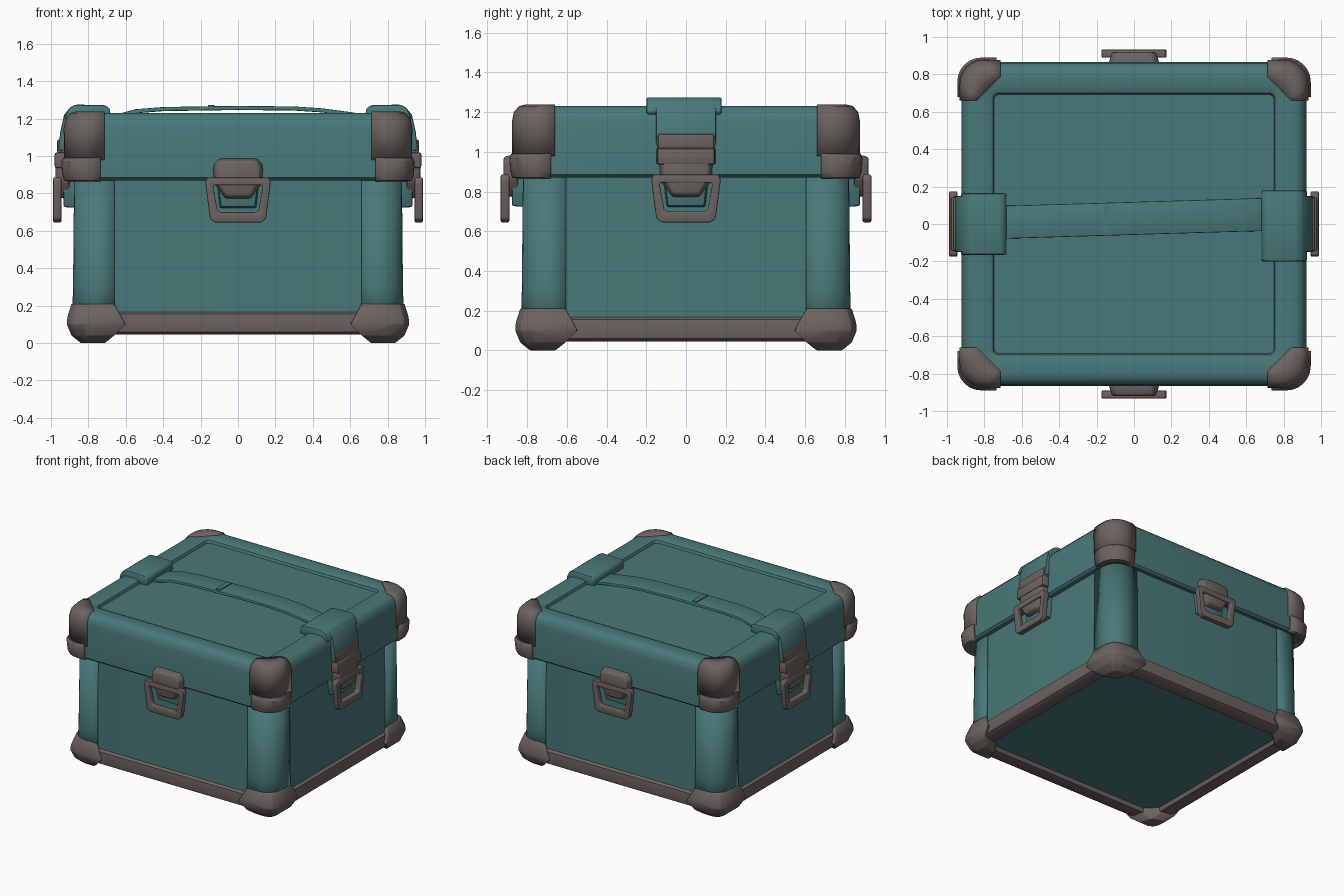
import bpy, bmesh, math
from mathutils import Vector, Matrix

if "Cube" in bpy.data.objects:
    bpy.data.objects.remove(bpy.data.objects["Cube"])

D = 0.055  # the case is this much narrower in y (half width)


def material(name, rgb):
    m = bpy.data.materials.new(name)
    m.diffuse_color = (*rgb, 1)
    m.use_nodes = True
    m.node_tree.nodes["Principled BSDF"].inputs["Base Color"].default_value = m.diffuse_color
    return m


TEAL = material("teal", (0.066, 0.190, 0.188))
GREY = material("warm grey", (0.150, 0.126, 0.118))


def finish(name, bm, mat, bevel=0, mirror=None, solid=0):
    bmesh.ops.recalc_face_normals(bm, faces=bm.faces)
    if bevel:
        edges = [e for e in bm.edges if e.is_manifold and e.calc_face_angle() > math.radians(28)]
        bmesh.ops.bevel(bm, geom=edges, offset=bevel, segments=2, profile=0.5,
                        affect='EDGES', clamp_overlap=True)
    me = bpy.data.meshes.new(name)
    bm.to_mesh(me)
    bm.free()
    ob = bpy.data.objects.new(name, me)
    bpy.context.collection.objects.link(ob)
    me.materials.append(mat)
    bpy.ops.object.select_all(action='DESELECT')
    ob.select_set(True)
    bpy.context.view_layer.objects.active = ob
    bpy.ops.object.shade_smooth_by_angle(angle=math.radians(40))
    if solid:
        s = ob.modifiers.new("thickness", 'SOLIDIFY')
        s.thickness, s.offset = solid, -1
    if mirror:
        m = ob.modifiers.new("mirror", 'MIRROR')
        m.use_axis = (mirror[0], mirror[1], False)
    return ob


def loft(rings, caps=True, seg=6):
    """Stack of rounded rectangles, each (half width, corner radius, z)."""
    bm = bmesh.new()
    loops = []
    for h, r, z in rings:
        loop = []
        for k, (sx, sy) in enumerate(((1, 1), (-1, 1), (-1, -1), (1, -1))):
            for i in range(seg + 1):
                a = math.pi / 2 * (k + i / seg)
                loop.append(bm.verts.new((sx * (h - r) + r * math.cos(a),
                                          sy * (h - D - r) + r * math.sin(a), z)))
        loops.append(loop)
    n = len(loops[0])
    for a, b in zip(loops, loops[1:]):
        for i in range(n):
            bm.faces.new((a[i], a[(i + 1) % n], b[(i + 1) % n], b[i]))
    if caps:
        bm.faces.new(loops[0])
        bm.faces.new(loops[-1])
    return bm


def corner_shell(name, rings, mat, edge, diagonal=None):
    """Keep only the corner of a loft, then mirror it to all four."""
    bm = loft(rings, caps=False)
    cuts = [((edge, 0, 0), (1, 0, 0)), ((0, edge - D, 0), (0, 1, 0))]
    if diagonal:
        cuts.append(((diagonal, 0, 0), (1, 1, 0)))
    for co, no in cuts:
        bmesh.ops.bisect_plane(bm, geom=bm.verts[:] + bm.edges[:] + bm.faces[:],
                               plane_co=co, plane_no=no, clear_inner=True)
    return finish(name, bm, mat, mirror=(True, True), solid=0.02)


def hull(points):
    bm = bmesh.new()
    for p in points:
        bm.verts.new(p)
    res = bmesh.ops.convex_hull(bm, input=bm.verts)
    junk = {v for v in res["geom_interior"] + res["geom_unused"] if isinstance(v, bmesh.types.BMVert)}
    bmesh.ops.delete(bm, geom=list(junk), context='VERTS')
    bmesh.ops.dissolve_limit(bm, angle_limit=0.02, verts=bm.verts, edges=bm.edges)
    return bm


def prism(a, b):
    """Closed solid between two matching outlines."""
    bm = bmesh.new()
    va, vb = [bm.verts.new(p) for p in a], [bm.verts.new(p) for p in b]
    n = len(va)
    bm.faces.new(va)
    bm.faces.new(vb[::-1])
    for i in range(n):
        bm.faces.new((va[i], vb[i], vb[(i + 1) % n], va[(i + 1) % n]))
    return bm


# Body with raised rounded corner posts
finish("body", loft([(0.80, 0.08, 0.08), (0.868, 0.12, 0.08), (0.862, 0.12, 0.92)]), TEAL)
corner_shell("corner_posts", [(0.888, 0.13, 0.10), (0.882, 0.13, 0.30), (0.876, 0.13, 0.92)], TEAL, 0.66)

# Grey base rim
finish("base_rim", loft([(0.77, 0.05, 0.085), (0.78, 0.05, 0.05), (0.86, 0.11, 0.045), (0.885, 0.12, 0.06),
                         (0.892, 0.12, 0.10), (0.888, 0.12, 0.155), (0.862, 0.12, 0.17)], caps=False), GREY)

# Faceted feet on the four bottom corners
pts = []
for inner, outer, c, z in ((0.71, 0.84, 0.05, 0), (0.66, 0.89, 0.08, 0.04), (0.60, 0.915, 0.09, 0.10),
                           (0.63, 0.912, 0.09, 0.14), (0.66, 0.89, 0.09, 0.21)):
    for x, y in ((outer - c, outer), (outer, outer - c), (outer - c * 0.3, outer - c * 0.3),
                 (inner, outer), (outer, inner), (inner + 0.03, outer - 0.09), (outer - 0.09, inner + 0.03)):
        pts.append((x, y - D, z))
finish("feet", hull(pts), GREY, bevel=0.018, mirror=(True, True))

# Lid with rounded edge and sunken top panel
lid_rings = [(0.85, 0.10, 0.885), (0.905, 0.12, 0.87), (0.922, 0.12, 0.885), (0.922, 0.12, 1.15),
             (0.912, 0.12, 1.195), (0.888, 0.11, 1.222), (0.86, 0.10, 1.23), (0.785, 0.06, 1.23),
             (0.755, 0.03, 1.218), (0.748, 0.03, 1.198)]
finish("lid", loft(lid_rings), TEAL)

# Grey lid corner caps and the thicker bands under them
corner_shell("lid_corner_caps", [(0.93, 0.13, 0.98), (0.932, 0.13, 1.15), (0.922, 0.13, 1.20),
                                 (0.896, 0.12, 1.23), (0.865, 0.11, 1.238), (0.76, 0.06, 1.238)],
             GREY, 0.715, 1.50)
corner_shell("lid_corner_bands", [(0.90, 0.12, 0.862), (0.93, 0.13, 0.87), (0.94, 0.13, 0.90), (0.945, 0.13, 0.97),
                                  (0.935, 0.13, 0.99), (0.915, 0.12, 0.995)], GREY, 0.735)

# Carry strap arching over the lid, slightly skewed
path = [(-0.72, 1.215), (-0.64, 1.225), (-0.55, 1.25), (-0.40, 1.262), (0, 1.268),
        (0.30, 1.265), (0.45, 1.255), (0.60, 1.235), (0.72, 1.215)]
outline = [(x, z) for x, z in path] + [(x, z - 0.022) for x, z in path[::-1]]
mid = lambda x: 0.03 + 0.03 * x
finish("carry_strap", prism([(x, mid(x) - 0.088, z) for x, z in outline],
                            [(x, mid(x) + 0.088, z) for x, z in outline]), TEAL, bevel=0.005)
finish("strap_keeper", prism([(x, -0.045, z) for x, z in ((-0.16, 1.26), (-0.16, 1.273), (-0.125, 1.273), (-0.125, 1.26))],
                             [(x, 0.095, z) for x, z in ((-0.16, 1.26), (-0.16, 1.273), (-0.125, 1.273), (-0.125, 1.26))]), TEAL)

# Strap end pads on the lid and flaps folding down its sides
pad = [(0.68, 1.20), (0.685, 1.255), (0.71, 1.272), (0.87, 1.275), (0.905, 1.255), (0.93, 1.20), (0.90, 1.18)]
flap = [(0.86, 1.268), (0.895, 1.262), (0.93, 1.22), (0.95, 1.13), (0.962, 1.03), (0.90, 1.03), (0.86, 1.20)]
for side, s in (("left", -1), ("right", 1)):
    lo, hi = (-0.165, 0.165) if s < 0 else (-0.20, 0.18)
    finish(side + "_strap_pad", prism([(s * x, lo, z) for x, z in pad], [(s * x, hi, z) for x, z in pad]),
           TEAL, bevel=0.012)
    finish(side + "_strap_flap", prism([(s * x, -0.15, z) for x, z in flap], [(s * x, 0.15, z) for x, z in flap]),
           TEAL, bevel=0.008)


def plate(name, shape, v0, v1, mat, rot, bevel=0.01, shrink=0.92):
    """Plate facing outwards: shape in (across, z), from depth v0 to v1."""
    cz = sum(z for _, z in shape) / len(shape)
    bm = prism([(u, -v0, z) for u, z in shape],
               [(u * shrink, -v1, cz + (z - cz) * shrink) for u, z in shape])
    bm.transform(rot)
    finish(name, bm, mat, bevel=bevel)


def half(shape):
    return shape + [(-u, z) for u, z in shape[::-1]]


# Latches on all four sides, each with a shield plate, ring and tongue
for i, side in enumerate(("front", "right", "back", "left")):
    rot = Matrix.Rotation(i * math.pi / 2, 4, 'Z')
    o = 0.865 + (D if i % 2 else 0)
    plate(side + "_latch_tongue", half([(0.10, 0.72), (0.12, 0.90)]), o - 0.09, o + 0.012, TEAL, rot)
    plate(side + "_latch_shield", half([(0.075, 0.765), (0.135, 0.86), (0.14, 0.95), (0.11, 0.99)]),
          o - 0.02, o + 0.055, GREY, rot, bevel=0.015, shrink=0.85)
    if i % 2:  # hinge leaves under the strap flap
        plate(side + "_hinge_lower", half([(0.15, 0.935), (0.15, 1.02)]), o, o + 0.06, GREY, rot, shrink=0.96)
        plate(side + "_hinge_upper", half([(0.145, 1.015), (0.145, 1.09)]), o, o + 0.047, GREY, rot, shrink=0.98)
    outer = half([(0.125, 0.645), (0.15, 0.665), (0.175, 0.86), (0.165, 0.885)])
    inner = half([(0.095, 0.70), (0.11, 0.71), (0.132, 0.835), (0.125, 0.845)])
    bm = bmesh.new()
    loops = [[bm.verts.new((u, -v, z)) for u, z in shape] for shape, v in
             ((outer, o + 0.025), (outer, o + 0.068), (inner, o + 0.068), (inner, o + 0.025))]
    for a, b in zip(loops, loops[1:] + loops[:1]):
        for k in range(8):
            bm.faces.new((a[k], a[(k + 1) % 8], b[(k + 1) % 8], b[k]))
    bm.transform(rot)
    finish(side + "_latch_ring", bm, GREY, bevel=0.012)
